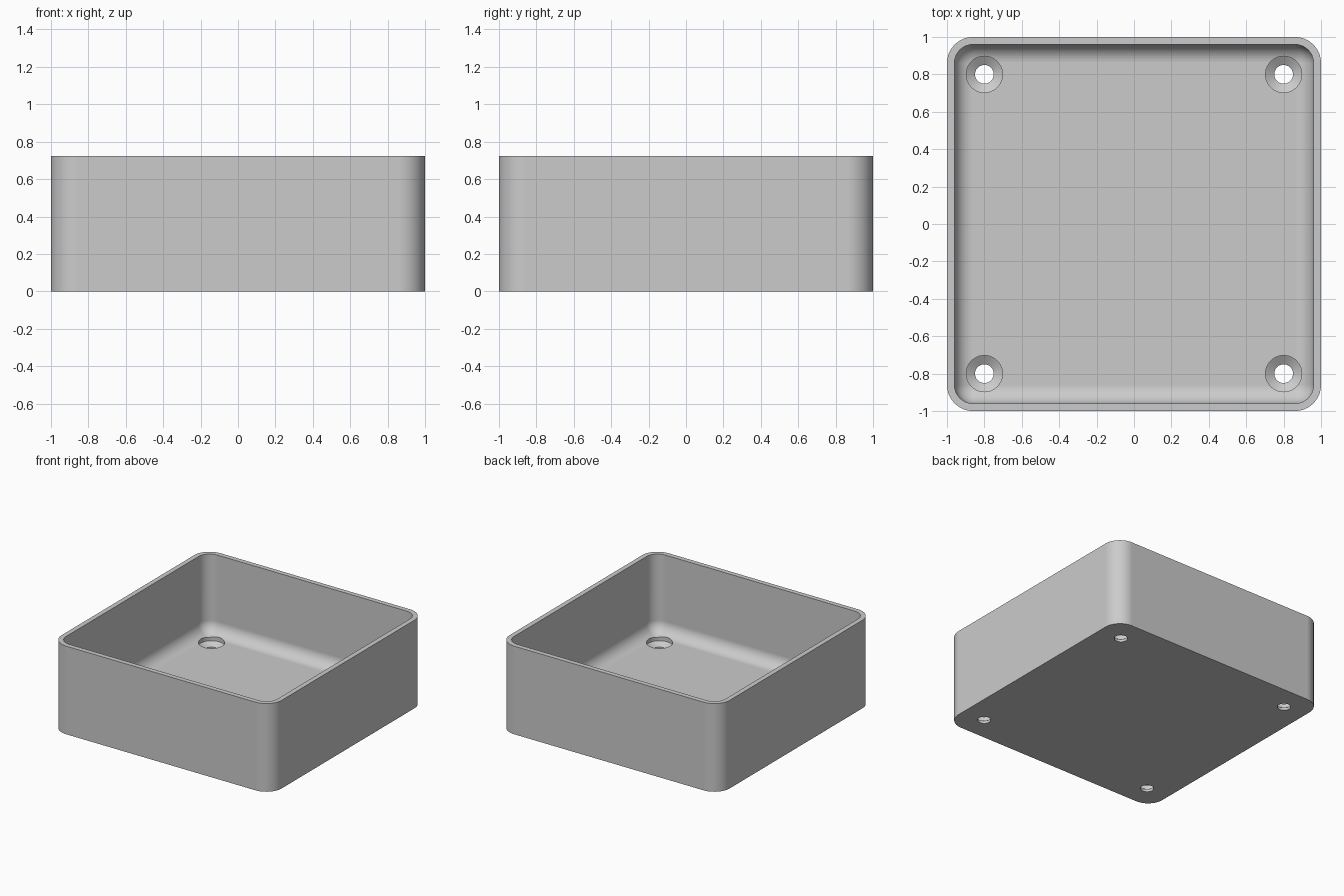
import bpy
import bmesh
from math import cos, sin, pi, radians

cube = bpy.data.objects.get("Cube")
if cube:
    bpy.data.objects.remove(cube, do_unlink=True)

HEIGHT, FLOOR, WALL = 0.724, 0.08, 0.04
OUTER_R, INNER_R = 0.14, 0.10
HOLE_POS, HOLE_R, HEAD_R = 0.8, 0.05, 0.097
CORNER_STEPS, FILLET_STEPS, HOLE_SIDES = 12, 12, 48

grey = bpy.data.materials.new("plain_grey")
grey.use_nodes = True
colour = (0.6, 0.6, 0.6, 1)
grey.diffuse_color = colour
grey.node_tree.nodes["Principled BSDF"].inputs["Base Color"].default_value = colour


def rounded_square(half, radius, z):
    """Counter-clockwise points of a square with rounded corners."""
    points = []
    for corner, (sx, sy) in enumerate([(1, 1), (-1, 1), (-1, -1), (1, -1)]):
        for i in range(CORNER_STEPS + 1):
            a = (corner + i / CORNER_STEPS) * pi / 2
            points.append((sx * (half - radius) + radius * cos(a),
                           sy * (half - radius) + radius * sin(a), z))
    return points


def circle(x, y, radius, z):
    angles = [2 * pi * i / HOLE_SIDES for i in range(HOLE_SIDES)]
    return [(x + radius * cos(a), y + radius * sin(a), z) for a in angles]


def skin(name, loops):
    """Bridge a stack of loops and cap both ends."""
    bm = bmesh.new()
    rings = [[bm.verts.new(p) for p in loop] for loop in loops]
    for low, high in zip(rings, rings[1:]):
        n = len(low)
        for i in range(n):
            j = (i + 1) % n
            bm.faces.new((low[i], low[j], high[j], high[i]))
    bm.faces.new(rings[0][::-1])
    bm.faces.new(rings[-1])
    bmesh.ops.remove_doubles(bm, verts=bm.verts, dist=0.0005)
    bmesh.ops.recalc_face_normals(bm, faces=bm.faces)
    mesh = bpy.data.meshes.new(name)
    bm.to_mesh(mesh)
    bm.free()
    mesh.materials.append(grey)
    obj = bpy.data.objects.new(name, mesh)
    bpy.context.collection.objects.link(obj)
    return obj


# Tray shell: outer wall, rim, inner wall, then the fillet down to the floor
inner = 1 - WALL
loops = [rounded_square(1, OUTER_R, 0),
         rounded_square(1, OUTER_R, HEIGHT),
         rounded_square(inner, INNER_R, HEIGHT)]
for i in range(FILLET_STEPS + 1):
    t = i / FILLET_STEPS * pi / 2
    inset = INNER_R * (1 - cos(t))
    loops.append(rounded_square(inner - inset, INNER_R - inset,
                                FLOOR + INNER_R * (1 - sin(t))))
tray = skin("open_tray", loops)
bpy.context.view_layer.objects.active = tray

# Countersunk screw holes in the four corners
profile = [(HOLE_R, -0.1), (HOLE_R, 0.022), (HEAD_R, 0.052), (HEAD_R, 0.3)]
for x in (-HOLE_POS, HOLE_POS):
    for y in (-HOLE_POS, HOLE_POS):
        cutter = skin("hole_cutter", [circle(x, y, r, z) for r, z in profile])
        cutter.hide_render = True
        cut = tray.modifiers.new("screw_hole", 'BOOLEAN')
        cut.operation = 'DIFFERENCE'
        cut.solver = 'EXACT'
        cut.object = cutter
        bpy.ops.object.modifier_apply(modifier=cut.name)
        bpy.data.objects.remove(cutter, do_unlink=True)

# Smooth curves with crisp rims
bpy.ops.object.select_all(action='DESELECT')
tray.select_set(True)
bpy.ops.object.shade_smooth_by_angle(angle=radians(25))
weighted = tray.modifiers.new("even_shading", 'WEIGHTED_NORMAL')
weighted.keep_sharp = True
